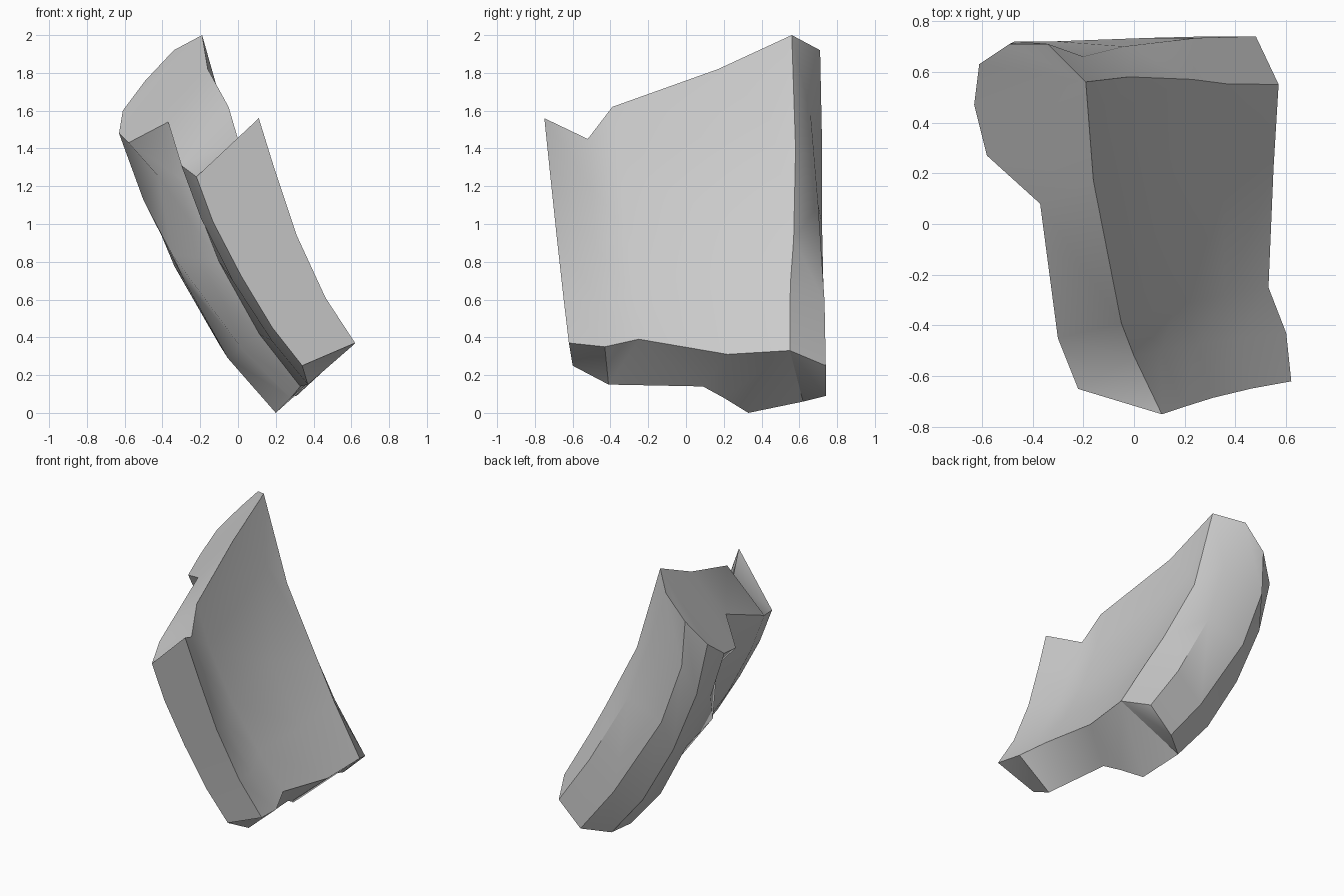
import bpy
import bmesh
from mathutils import Vector

default_cube = bpy.data.objects.get("Cube")
if default_cube:
    bpy.data.objects.remove(default_cube, do_unlink=True)


def make_material(name, colour):
    material = bpy.data.materials.new(name)
    material.use_nodes = True
    material.diffuse_color = colour
    material.node_tree.nodes["Principled BSDF"].inputs["Base Color"].default_value = colour
    return material


# Rails round the rim: broken top end, broken lower end (hundredths), and
# the middle stations, each an outward bow or, at chips, an exact point
RAILS = [
    ((11, -75, 156), (62, -62, 37), (3, 6, 5)),
    ((0, -52, 145), (60, -43, 35), (3, 6, 5)),
    ((-5, -39, 162), (53, -25, 39), (6, 8, 5)),
    ((-16, 17, 182), (55, 22, 31), ((-9, 44, 157), 8, 5)),
    ((-19, 56, 200), (57, 55, 33), ((-2, 58, 140), (23, 57, 92), 4)),
    ((-34, 71, 192), (48, 74, 25), ((-20, 66, 158), (-4, 70, 110), 6)),
    ((-49, 71, 176), (31, 74, 9), ((-47, 72, 144), (-31, 72, 100), 9)),
    ((-61, 63, 160), (15, 62, 6), (9, 12, 9)),
    ((-63, 47, 148), (20, 33, 0), (6, 8, 8)),
    ((-58, 27, 143), (28, 20, 8), ((-42, 25, 125), (-35, 20, 84), 8)),
    ((-37, 8, 154), (33, 9, 14), (5, 9, 7)),
    ((-30, -45, 131), (37, -41, 15), (5, 7, 5)),
    ((-22, -65, 125), (34, -60, 25), (4, 5, 4)),
]
STATIONS = (0.22, 0.5, 0.78)
OUTWARD = Vector((-0.89, 0, -0.45))


def rail_points(top, bottom, middle):
    """Points down one rail, from the top end to the lower end."""
    top, bottom = Vector(top) / 100, Vector(bottom) / 100
    points = [top]
    for t, item in zip(STATIONS, middle):
        if isinstance(item, tuple):
            points.append(Vector(item) / 100)
        else:
            points.append(top.lerp(bottom, t) + OUTWARD * item / 100)
    return points + [bottom]


def close_end(bm, ring):
    """Zip the inner and outer rims together, then fan the back corner."""
    last = len(ring) - 1
    for i in range(4):
        bm.faces.new((ring[i], ring[i + 1], ring[last - i]))
        bm.faces.new((ring[i + 1], ring[last - i - 1], ring[last - i]))
    for i in range(5, 8):
        bm.faces.new((ring[4], ring[i], ring[i + 1]))


# Curved shard: lofted wall with two broken ends
bm = bmesh.new()
rails = [[bm.verts.new(p) for p in rail_points(*rail)] for rail in RAILS]
rings = list(zip(*rails))
for upper, lower in zip(rings, rings[1:]):
    for i in range(len(upper)):
        j = (i + 1) % len(upper)
        bm.faces.new((upper[i], upper[j], lower[j], lower[i]))
close_end(bm, rings[0])
close_end(bm, rings[-1])
bmesh.ops.recalc_face_normals(bm, faces=bm.faces)

mesh = bpy.data.meshes.new("curved_shard")
bm.to_mesh(mesh)
bm.free()
shard = bpy.data.objects.new("curved_shard", mesh)
bpy.context.collection.objects.link(shard)
mesh.materials.append(make_material("stone_grey", (0.6, 0.6, 0.6, 1)))

# Soft curved faces, crisp broken edges
bpy.ops.object.select_all(action="DESELECT")
shard.select_set(True)
bpy.context.view_layer.objects.active = shard
bpy.ops.object.shade_smooth_by_angle(angle=0.6)
